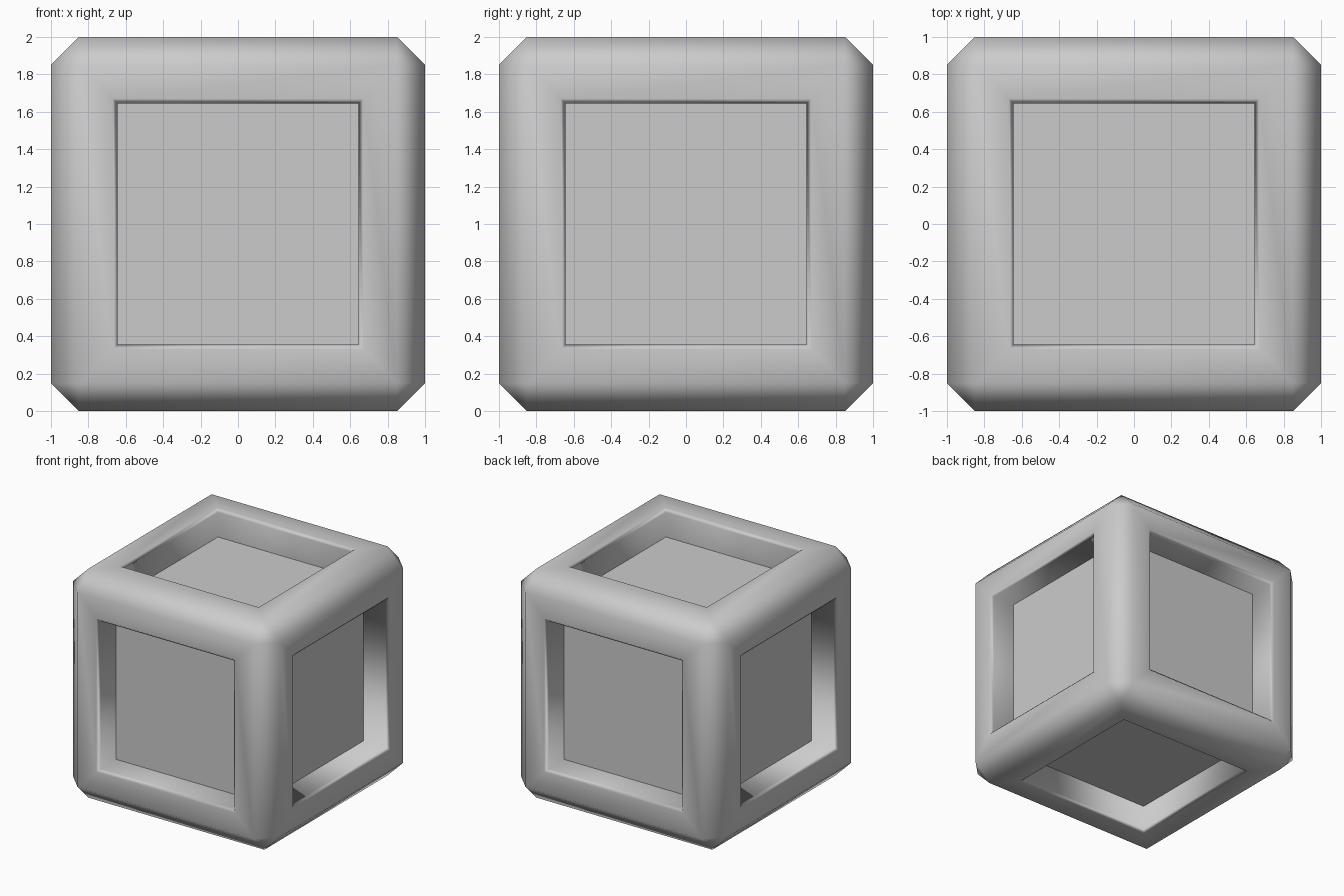
import bpy, bmesh
from mathutils import Matrix

if "Cube" in bpy.data.objects:
    bpy.data.objects.remove(bpy.data.objects["Cube"])

bm = bmesh.new()
bmesh.ops.create_cube(bm, size=2.0, matrix=Matrix.Translation((0, 0, 1)))

# chamfered outer edges
bmesh.ops.bevel(bm, geom=bm.edges[:], offset=0.15, offset_type='OFFSET',
                segments=1, profile=0.5, affect='EDGES')
panels = [f for f in bm.faces if f.calc_area() > 2]

# flat border, small chamfered lip, then straight recess walls
for width, depth in ((0.18, 0.0), (0.025, -0.025), (0.0, -0.215)):
    bmesh.ops.inset_individual(bm, faces=panels, thickness=width, depth=depth,
                               use_even_offset=True)

# smooth everywhere except around the recessed panels
for f in bm.faces:
    f.smooth = True
for f in panels:
    for e in f.edges:
        e.smooth = False
bmesh.ops.recalc_face_normals(bm, faces=bm.faces[:])

mesh = bpy.data.meshes.new("panelled_cube")
bm.to_mesh(mesh)
bm.free()
cube = bpy.data.objects.new("panelled_cube", mesh)
bpy.context.collection.objects.link(cube)

# keep the large faces flat in shading
mod = cube.modifiers.new("weighted_normals", 'WEIGHTED_NORMAL')
mod.keep_sharp = True
